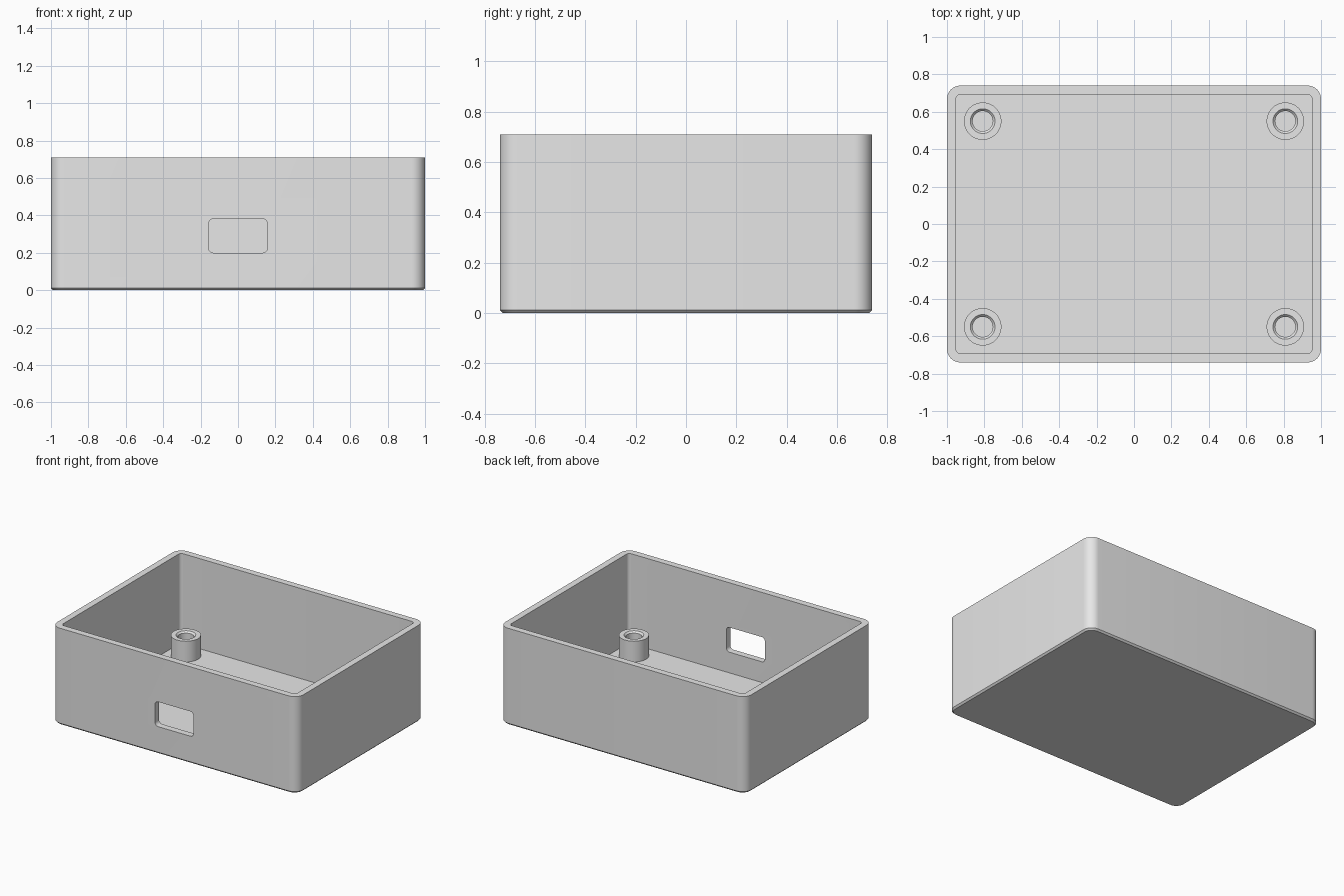
import bpy
import bmesh
from math import sin, cos, pi, radians

if "Cube" in bpy.data.objects:
    bpy.data.objects.remove(bpy.data.objects["Cube"], do_unlink=True)

WALL, FLOOR, HEIGHT = 0.048, 0.048, 0.71
HALF_X, HALF_Y, RADIUS, CHAMFER = 1.0, 0.74, 0.072, 0.012

grey = bpy.data.materials.new("plain grey")
grey.use_nodes = True
colour = (0.8, 0.8, 0.8, 1)
grey.diffuse_color = colour
grey.node_tree.nodes["Principled BSDF"].inputs["Base Color"].default_value = colour


def rounded_rect(hx, hy, r, steps=10):
    """Counter-clockwise outline of a rectangle with rounded corners."""
    points = []
    for i, (sx, sy) in enumerate(((1, 1), (-1, 1), (-1, -1), (1, -1))):
        for k in range(steps + 1):
            a = (i + k / steps) * pi / 2
            points.append((sx * (hx - r) + r * cos(a), sy * (hy - r) + r * sin(a)))
    return points


def loft(name, loops, cap_ends=True, closed=False):
    """Skin a stack of equal-length loops of 3D points."""
    bm = bmesh.new()
    rings = [[bm.verts.new(p) for p in loop] for loop in loops]
    pairs = list(zip(rings, rings[1:]))
    if closed:
        pairs.append((rings[-1], rings[0]))
    for a, b in pairs:
        for i in range(len(a)):
            j = (i + 1) % len(a)
            bm.faces.new((a[i], a[j], b[j], b[i]))
    if cap_ends:
        bm.faces.new(rings[0][::-1])
        bm.faces.new(rings[-1])
    bmesh.ops.recalc_face_normals(bm, faces=bm.faces)
    mesh = bpy.data.meshes.new(name)
    bm.to_mesh(mesh)
    bm.free()
    mesh.materials.append(grey)
    obj = bpy.data.objects.new(name, mesh)
    bpy.context.collection.objects.link(obj)
    return obj


def activate(obj):
    bpy.ops.object.select_all(action="DESELECT")
    obj.select_set(True)
    bpy.context.view_layer.objects.active = obj


# Open-topped tray: outside from the chamfered base up, then down the inside
sections = ((CHAMFER, 0), (0, CHAMFER), (0, HEIGHT), (WALL, HEIGHT), (WALL, FLOOR))
tray = loft("enclosure_tray", [
    [(x, y, z) for x, y in rounded_rect(HALF_X - inset, HALF_Y - inset, RADIUS - inset)]
    for inset, z in sections])

# Rounded port opening through the front wall
outline = rounded_rect(0.157, 0.091, 0.026, 6)
cutter = loft("port_cutter", [
    [(x, y, z + 0.291) for x, z in outline] for y in (-HALF_Y - 0.1, -HALF_Y + 0.1)])
cutter.hide_render = True
cut = tray.modifiers.new("port", "BOOLEAN")
cut.operation, cut.solver, cut.object = "DIFFERENCE", "EXACT", cutter
activate(tray)
bpy.ops.object.modifier_apply(modifier=cut.name)
bpy.data.objects.remove(cutter, do_unlink=True)
bpy.ops.object.shade_smooth_by_angle(angle=radians(30))

# Four hollow mounting posts with a chamfered screw hole
profile = ((0.1, 0.03), (0.1, 0.2), (0.066, 0.2), (0.054, 0.188), (0.054, 0.03))
SIDES = 48
for y_name, sy in (("front", -1), ("back", 1)):
    for x_name, sx in (("left", 1), ("right", -1)):
        post = loft(f"{y_name}_{x_name}_post", [
            [(r * cos(2 * pi * k / SIDES), r * sin(2 * pi * k / SIDES), z)
             for k in range(SIDES)] for r, z in profile], cap_ends=False, closed=True)
        post.location = (sx * 0.809, sy * 0.55, 0)
        activate(post)
        bpy.ops.object.shade_smooth_by_angle(angle=radians(30))
